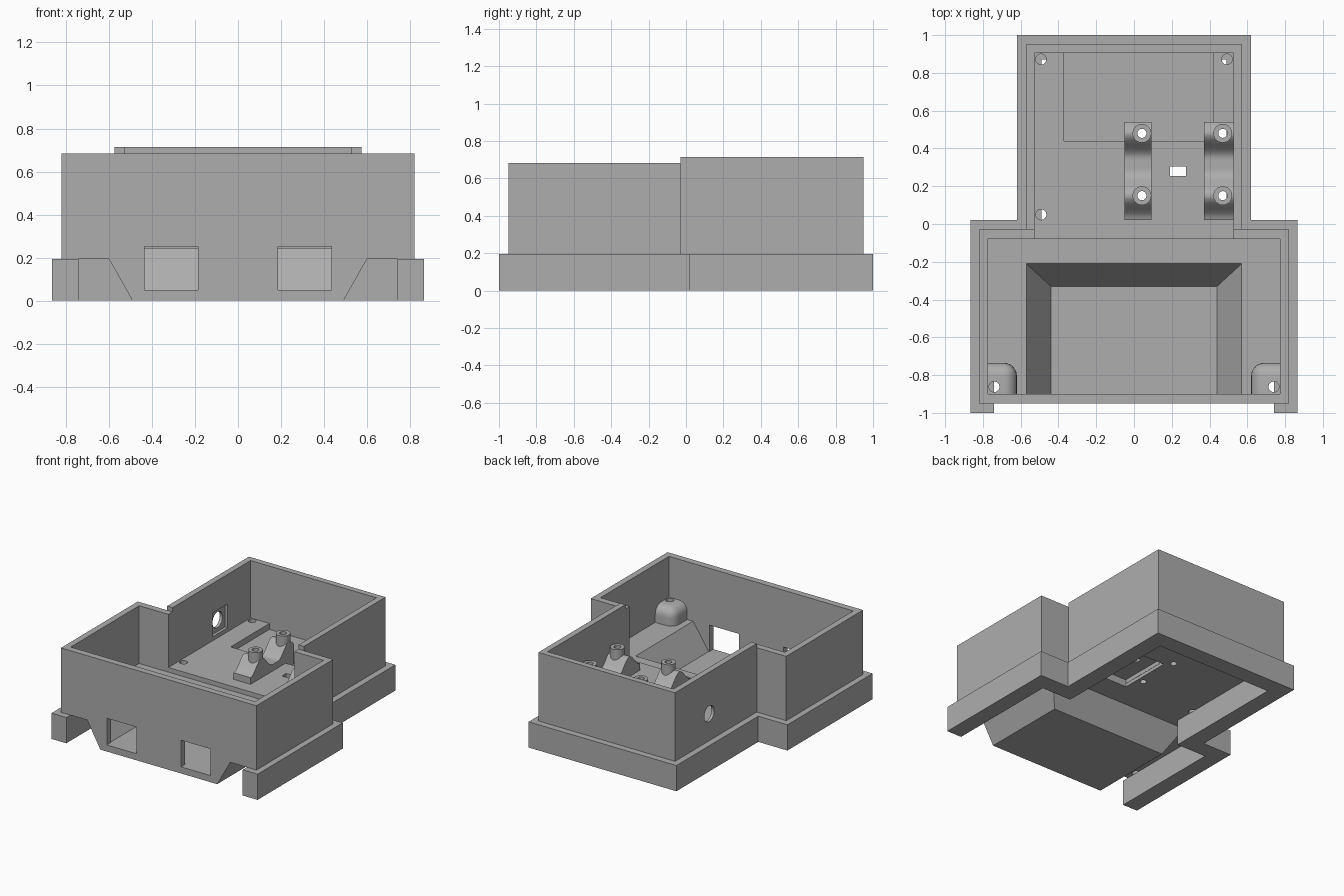
import bpy
import bmesh
import math

cube = bpy.data.objects.get("Cube")
if cube:
    bpy.data.objects.remove(cube, do_unlink=True)

grey = bpy.data.materials.new("plain_grey")
grey.use_nodes = True
COLOUR = (0.42, 0.42, 0.42, 1)
grey.diffuse_color = COLOUR
grey.node_tree.nodes["Principled BSDF"].inputs["Base Color"].default_value = COLOUR


def finish(name, bm):
    bmesh.ops.recalc_face_normals(bm, faces=bm.faces)
    mesh = bpy.data.meshes.new(name)
    bm.to_mesh(mesh)
    bm.free()
    mesh.materials.append(grey)
    obj = bpy.data.objects.new(name, mesh)
    bpy.context.collection.objects.link(obj)
    return obj


def loft(name, lower, upper, z0, z1):
    """Solid between two outlines with the same number of corners."""
    bm = bmesh.new()
    a = [bm.verts.new((x, y, z0)) for x, y in lower]
    b = [bm.verts.new((x, y, z1)) for x, y in upper]
    bm.faces.new(a)
    bm.faces.new(b)
    for i in range(len(a)):
        j = (i + 1) % len(a)
        bm.faces.new((a[i], a[j], b[j], b[i]))
    return finish(name, bm)


def rect(x0, x1, y0, y1):
    return [(x0, y0), (x1, y0), (x1, y1), (x0, y1)]


def tee(wide, narrow, front, step, back):
    """T-shaped outline: wide in front, narrow behind."""
    half = [(wide, front), (wide, step), (narrow, step), (narrow, back)]
    return half + [(-x, y) for x, y in reversed(half)]


def box(name, x0, x1, y0, y1, z0, z1):
    outline = rect(x0, x1, y0, y1)
    return loft(name, outline, outline, z0, z1)


def prism(name, outline, z0, z1):
    return loft(name, outline, outline, z0, z1)


def cylinder(name, x, y, r, z0, z1, r_top=None, sides=24):
    r_top = r_top or r
    turns = [2 * math.pi * i / sides for i in range(sides)]
    rings = [[(x + q * math.cos(t), y + q * math.sin(t)) for t in turns] for q in (r, r_top)]
    return loft(name, rings[0], rings[1], z0, z1)


def combine(target, tool, operation):
    mod = target.modifiers.new("combine", "BOOLEAN")
    mod.operation = operation
    mod.solver = "EXACT"
    mod.object = tool
    bpy.context.view_layer.objects.active = target
    bpy.ops.object.modifier_apply(modifier=mod.name)
    bpy.data.objects.remove(tool, do_unlink=True)


def add(target, tool):
    combine(target, tool, "UNION")


def cut(target, tool):
    combine(target, tool, "DIFFERENCE")


def smooth(obj):
    bpy.ops.object.select_all(action="DESELECT")
    obj.select_set(True)
    bpy.context.view_layer.objects.active = obj
    bpy.ops.object.shade_smooth_by_angle(angle=math.radians(35))


# Skirt and outer walls
FLOOR = 0.195
body = prism("enclosure_body", tee(0.865, 0.62, -1, 0.02, 1), 0, FLOOR)
add(body, prism("lower_walls", tee(0.82, 0.573, -0.95, -0.03, 0.95), 0.1, 0.683))
add(body, box("rear_walls", -0.573, 0.573, -0.03, 0.95, 0.12, 0.715))

# Hollow underside, open at the front between the two skirt ends
cut(body, prism("underside", tee(0.74, 0.49, -1.1, -0.11, 0.87), -0.1, FLOOR))

# Sunken tray
add(body, loft("tray_outside", rect(-0.49, 0.49, -0.95, -0.28),
               rect(-0.614, 0.614, -0.95, -0.156), 0, 0.22))

# Front and rear interiors, the rear floor being higher
cut(body, box("front_room", -0.773, 0.773, -0.9, -0.08, 0.245, 1))
cut(body, box("rear_room", -0.528, 0.528, -0.085, 0.905, 0.28, 1))
cut(body, loft("tray_inside", rect(-0.44, 0.44, -0.9, -0.33),
               rect(-0.607, 0.607, -0.9, -0.176), 0.05, 0.3))

# Shallow pocket in the rear floor and channel below it
cut(body, box("floor_pocket", -0.37, 0.42, 0.44, 0.905, 0.235, 0.4))
cut(body, box("under_channel", 0.09, 0.37, 0.02, 0.43, 0.1, 0.25))
cut(body, box("cable_slot", 0.19, 0.275, 0.255, 0.305, 0.1, 0.4))

# Front windows
for side in (-1, 1):
    xs = sorted((side * 0.187, side * 0.435))
    cut(body, box("window", xs[0], xs[1], -1.05, -0.85, 0.05, 0.252))

# Round side opening with a square inner recess
cut(body, box("opening_recess", -0.55, -0.5, 0.45, 0.63, 0.31, 0.49))
hole = cylinder("side_hole", 0, 0, 0.06, -0.15, 0.15)
hole.rotation_euler.y = math.pi / 2
hole.location = (-0.55, 0.54, 0.4)
bpy.context.view_layer.update()
cut(body, hole)

# Screw holes in the floor corners
for x in (-0.492, 0.492):
    for y in (0.05, 0.872):
        cut(body, cylinder("screw_hole", x, y, 0.028, FLOOR, 0.4))

# Rounded standoffs in the front corners
for side, label in ((1, "left"), (-1, "right")):
    post = box(label + "_corner_standoff", 0.62, 0.78, -0.91, -0.735, 0.22, 0.375)
    bm = bmesh.new()
    bm.from_mesh(post.data)
    rounded = []
    for e in bm.edges:
        mid = (e.verts[0].co + e.verts[1].co) / 2
        inner = (mid.x < 0.63) + (mid.y > -0.74) + (mid.z > 0.37)
        outer = mid.x > 0.77 or mid.y < -0.9 or mid.z < 0.23
        if inner == 2 and not outer:
            rounded.append(e)
    bmesh.ops.bevel(bm, geom=rounded, offset=0.07, segments=6, profile=0.5, affect="EDGES")
    for v in bm.verts:
        v.co.x *= side
    bmesh.ops.recalc_face_normals(bm, faces=bm.faces)
    bm.to_mesh(post.data)
    bm.free()
    for part in (post, body):
        cut(part, cylinder("standoff_hole", side * 0.74, -0.862, 0.028, FLOOR, 0.5))
    smooth(post)


# Saddle-shaped mounting rails with two posts each
def rail_height(y):
    near = min(abs(y - 0.15), abs(y - 0.48))
    return 0.33 + 0.1 * (0.5 + 0.5 * math.cos(math.pi * min(near / 0.13, 1)))


for label, x0, x1, px in (("right", -0.05, 0.092, 0.042), ("left", 0.37, 0.53, 0.47)):
    bm = bmesh.new()
    steps = 28
    ys = [0.02 + 0.52 * i / steps for i in range(steps + 1)]
    profile = [(0.02, 0.22)] + [(y, rail_height(y)) for y in ys] + [(0.54, 0.22)]
    face = bm.faces.new([bm.verts.new((x0, y, z)) for y, z in profile])
    moved = bmesh.ops.extrude_face_region(bm, geom=[face])["geom"]
    for v in moved:
        if isinstance(v, bmesh.types.BMVert):
            v.co.x = x1
    rail = finish(label + "_mounting_rail", bm)
    for y in (0.15, 0.48):
        add(rail, cylinder("post", px, y, 0.05, 0.3, 0.48))
    for y in (0.15, 0.48):
        for part in (rail, body):
            cut(part, cylinder("post_hole", px, y, 0.024, 0.1, 0.6))
    smooth(rail)
